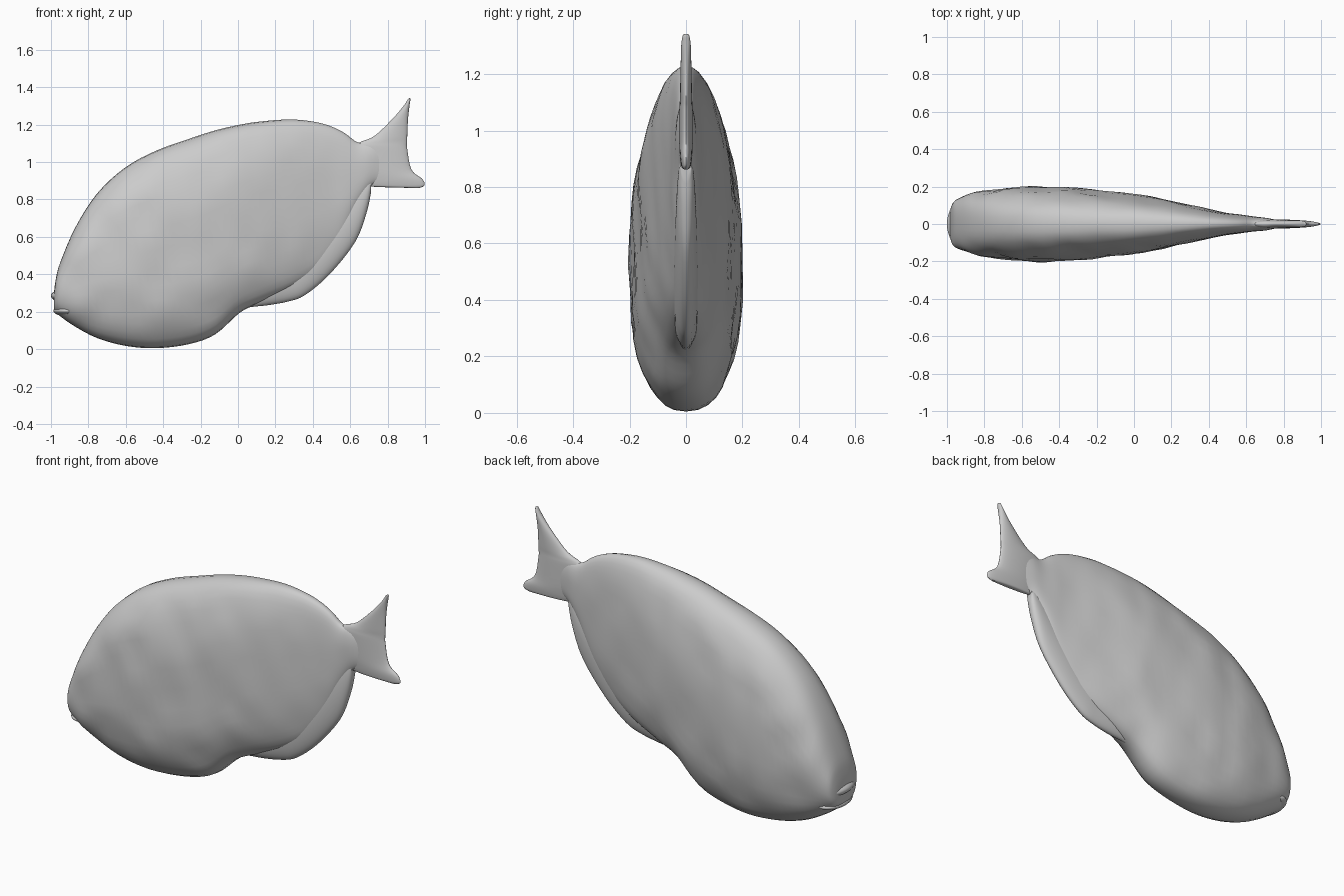
import bpy, bmesh, math
from mathutils import Vector, noise

if "Cube" in bpy.data.objects:
    bpy.data.objects.remove(bpy.data.objects["Cube"])

grey = bpy.data.materials.new("plain grey")
grey.diffuse_color = (0.6, 0.6, 0.6, 1)
grey.use_nodes = True
grey.node_tree.nodes["Principled BSDF"].inputs["Base Color"].default_value = grey.diffuse_color


def spline(pts, steps):
    """Smooth curve through the station tuples."""
    out = []
    for i in range(len(pts) - 1):
        p0, p1, p2 = pts[max(i - 1, 0)], pts[i], pts[i + 1]
        p3 = pts[min(i + 2, len(pts) - 1)]
        for k in range(steps):
            t = k / steps
            out.append([0.5 * (2 * b + (c - a) * t + (2 * a - 5 * b + 4 * c - d) * t * t
                               + (3 * b - a - 3 * c + d) * t ** 3)
                        for a, b, c, d in zip(p0, p1, p2, p3)])
    out.append(list(pts[-1]))
    return out


def finish(ob):
    ob.data.materials.append(grey)
    bpy.ops.object.select_all(action='DESELECT')
    ob.select_set(True)
    bpy.context.view_layer.objects.active = ob
    bpy.ops.object.shade_smooth_by_angle(angle=math.radians(50))


def loft(name, stations, axis='X', power=2.0, ring=40, steps=4, rough=0.0):
    """Stations are (position, low edge, high edge, half thickness)."""
    bm = bmesh.new()
    rings = []
    for pos, lo, hi, w in spline(stations, steps):
        verts = []
        for k in range(ring):
            a = 2 * math.pi * k / ring
            c, s = math.cos(a), math.sin(a)
            y = w * math.copysign(abs(c) ** (2 / power), c)
            r = (lo + hi) / 2 + (hi - lo) / 2 * math.copysign(abs(s) ** (2 / power), s)
            if rough:
                y *= 1 + rough * noise.noise(Vector((pos * 7, y * 9, r * 7)))
            verts.append(bm.verts.new((pos, y, r) if axis == 'X' else (r, y, pos)))
        rings.append(verts)
    for a, b in zip(rings, rings[1:]):
        for k in range(ring):
            j = (k + 1) % ring
            bm.faces.new((a[k], a[j], b[j], b[k]))
    bm.faces.new(rings[0])
    bm.faces.new(rings[-1])
    bmesh.ops.recalc_face_normals(bm, faces=bm.faces)
    me = bpy.data.meshes.new(name)
    bm.to_mesh(me)
    bm.free()
    ob = bpy.data.objects.new(name, me)
    bpy.context.collection.objects.link(ob)
    finish(ob)


# Deep, narrow body rising from the mouth to the tail root
loft("body", [
    (-0.985, 0.22, 0.29, 0.06), (-0.975, 0.20, 0.37, 0.10), (-0.95, 0.175, 0.465, 0.128),
    (-0.87, 0.12, 0.65, 0.16), (-0.755, 0.06, 0.83, 0.178), (-0.605, 0.018, 0.97, 0.198),
    (-0.44, 0.005, 1.06, 0.20), (-0.26, 0.027, 1.125, 0.185), (-0.12, 0.08, 1.17, 0.172),
    (0.01, 0.195, 1.20, 0.158), (0.12, 0.25, 1.217, 0.14), (0.28, 0.32, 1.228, 0.105),
    (0.41, 0.40, 1.215, 0.076), (0.50, 0.49, 1.19, 0.06), (0.57, 0.60, 1.155, 0.05),
    (0.64, 0.76, 1.105, 0.04), (0.71, 0.87, 1.10, 0.033), (0.78, 0.90, 1.08, 0.018)],
    power=2.4, rough=0.07)

# Anal fin under the rear of the body
loft("anal_fin", [
    (0.0, 0.21, 0.36, 0.02), (0.07, 0.225, 0.42, 0.035), (0.16, 0.235, 0.48, 0.045),
    (0.27, 0.255, 0.56, 0.045), (0.36, 0.29, 0.64, 0.045), (0.49, 0.40, 0.75, 0.042),
    (0.625, 0.57, 0.88, 0.035), (0.685, 0.72, 0.93, 0.028), (0.71, 0.83, 0.95, 0.02)])

# Forked tail fin, lofted upwards
loft("tail_fin", [
    (0.862, 0.92, 0.97, 0.006), (0.868, 0.73, 0.988, 0.014), (0.88, 0.68, 0.998, 0.018),
    (0.91, 0.66, 0.985, 0.022), (0.96, 0.64, 0.927, 0.024), (1.07, 0.62, 0.905, 0.024),
    (1.105, 0.65, 0.904, 0.022), (1.14, 0.73, 0.905, 0.021), (1.23, 0.825, 0.909, 0.019),
    (1.30, 0.885, 0.917, 0.017), (1.335, 0.908, 0.922, 0.012), (1.342, 0.914, 0.92, 0.005)],
    axis='Z', ring=32)

# Upper and lower lip
for name, x, z, r in (("upper_lip", -0.925, 0.285, 0.036), ("lower_lip", -0.912, 0.205, 0.03)):
    bpy.ops.mesh.primitive_uv_sphere_add(segments=32, ring_count=16, radius=1, location=(x, 0, z))
    lip = bpy.context.object
    lip.name = name
    lip.scale = (0.075, 0.12, r)
    finish(lip)
